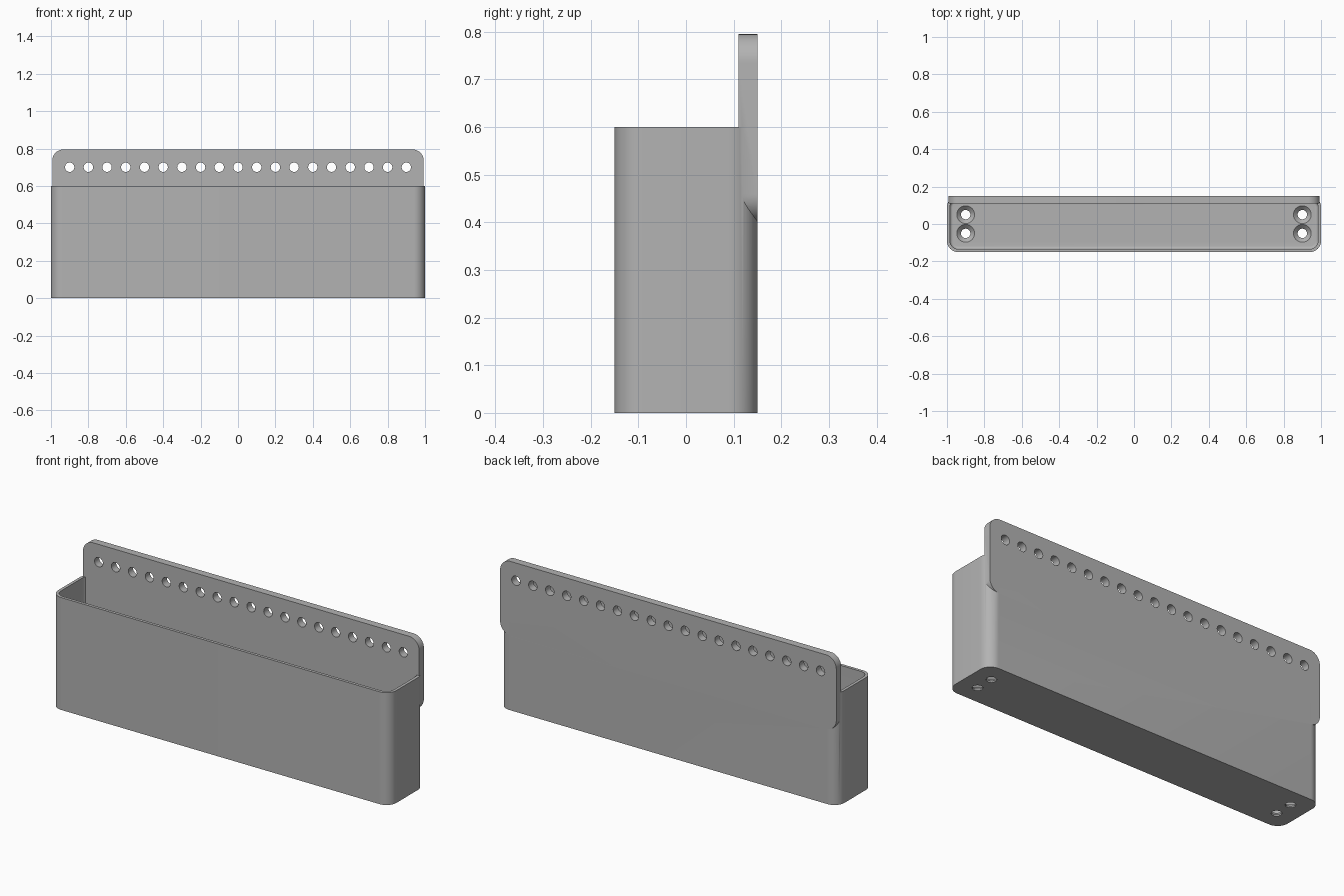
import bpy
import bmesh
import math
from mathutils import Matrix, Vector

if "Cube" in bpy.data.objects:
    bpy.data.objects.remove(bpy.data.objects["Cube"], do_unlink=True)

grey = bpy.data.materials.new("plain grey")
grey.use_nodes = True
colour = (0.45, 0.45, 0.45, 1)
grey.diffuse_color = colour
grey.node_tree.nodes["Principled BSDF"].inputs["Base Color"].default_value = colour


def make_object(name, bm):
    bmesh.ops.recalc_face_normals(bm, faces=bm.faces)
    mesh = bpy.data.meshes.new(name)
    bm.to_mesh(mesh)
    bm.free()
    mesh.materials.append(grey)
    obj = bpy.data.objects.new(name, mesh)
    bpy.context.collection.objects.link(obj)
    return obj


def rounded_slab(name, low, high, axis, radius, floor_fillet=0):
    """Block whose edges along one axis are rounded, with an optional lower fillet."""
    low, high = Vector(low), Vector(high)
    bm = bmesh.new()
    bmesh.ops.create_cube(bm, size=1)
    bmesh.ops.scale(bm, vec=high - low, verts=bm.verts)
    bmesh.ops.translate(bm, vec=(low + high) / 2, verts=bm.verts)
    edges = [e for e in bm.edges
             if abs(e.verts[0].co[axis] - e.verts[1].co[axis]) > 0.01]
    bmesh.ops.bevel(bm, geom=edges, offset=radius, segments=12, profile=0.5,
                    affect='EDGES')
    if floor_fillet:
        edges = [e for e in bm.edges
                 if all(abs(v.co.z - low.z) < 1e-5 for v in e.verts)]
        bmesh.ops.bevel(bm, geom=edges, offset=floor_fillet, segments=5,
                        profile=0.5, affect='EDGES')
    return make_object(name, bm)


def add_cone(bm, centre, r_low, r_high, depth, turn=Matrix()):
    bmesh.ops.create_cone(bm, cap_ends=True, segments=32, radius1=r_low,
                          radius2=r_high, depth=depth,
                          matrix=Matrix.Translation(centre) @ turn)


def combine(target, other, operation):
    """Apply a boolean and remove the helper."""
    mod = target.modifiers.new(operation, 'BOOLEAN')
    mod.operation = operation
    mod.solver = 'EXACT'
    mod.object = other
    bpy.context.view_layer.objects.active = target
    bpy.ops.object.modifier_apply(modifier=mod.name)
    bpy.data.objects.remove(other, do_unlink=True)


wall, floor = 0.016, 0.03

# Trough with rounded corners, hollowed from above
trough = rounded_slab("wall_trough", (-1, -0.15, 0), (1, 0.15, 0.6), 2, 0.06)
cavity = rounded_slab("cavity", (-1 + wall, -0.15 + wall, floor),
                      (1 - wall, 0.15 - wall, 0.7), 2, 0.06 - wall, 0.015)
combine(trough, cavity, 'DIFFERENCE')

# Hanging plate along the back
plate = rounded_slab("back_plate", (-0.993, 0.11, 0.4), (0.993, 0.15, 0.795), 1, 0.06)
combine(trough, plate, 'UNION')

# Row of round holes through the plate
bm = bmesh.new()
for i in range(19):
    add_cone(bm, (-0.9 + 0.1 * i, 0.13, 0.7), 0.025, 0.025, 0.1,
             Matrix.Rotation(math.pi / 2, 4, 'X'))
combine(trough, make_object("plate_holes", bm), 'DIFFERENCE')

# Countersunk drain holes near both ends of the floor
for name, z, r_low, r_high, depth in (("drain_bores", 0, 0.025, 0.025, 0.1),
                                      ("countersinks", 0.0225, 0.025, 0.055, 0.03)):
    bm = bmesh.new()
    for x in (-0.9, 0.9):
        for y in (-0.05, 0.05):
            add_cone(bm, (x, y, z), r_low, r_high, depth)
    combine(trough, make_object(name, bm), 'DIFFERENCE')

bpy.ops.object.select_all(action='DESELECT')
trough.select_set(True)
bpy.context.view_layer.objects.active = trough
bpy.ops.object.shade_smooth_by_angle(angle=math.radians(30))
